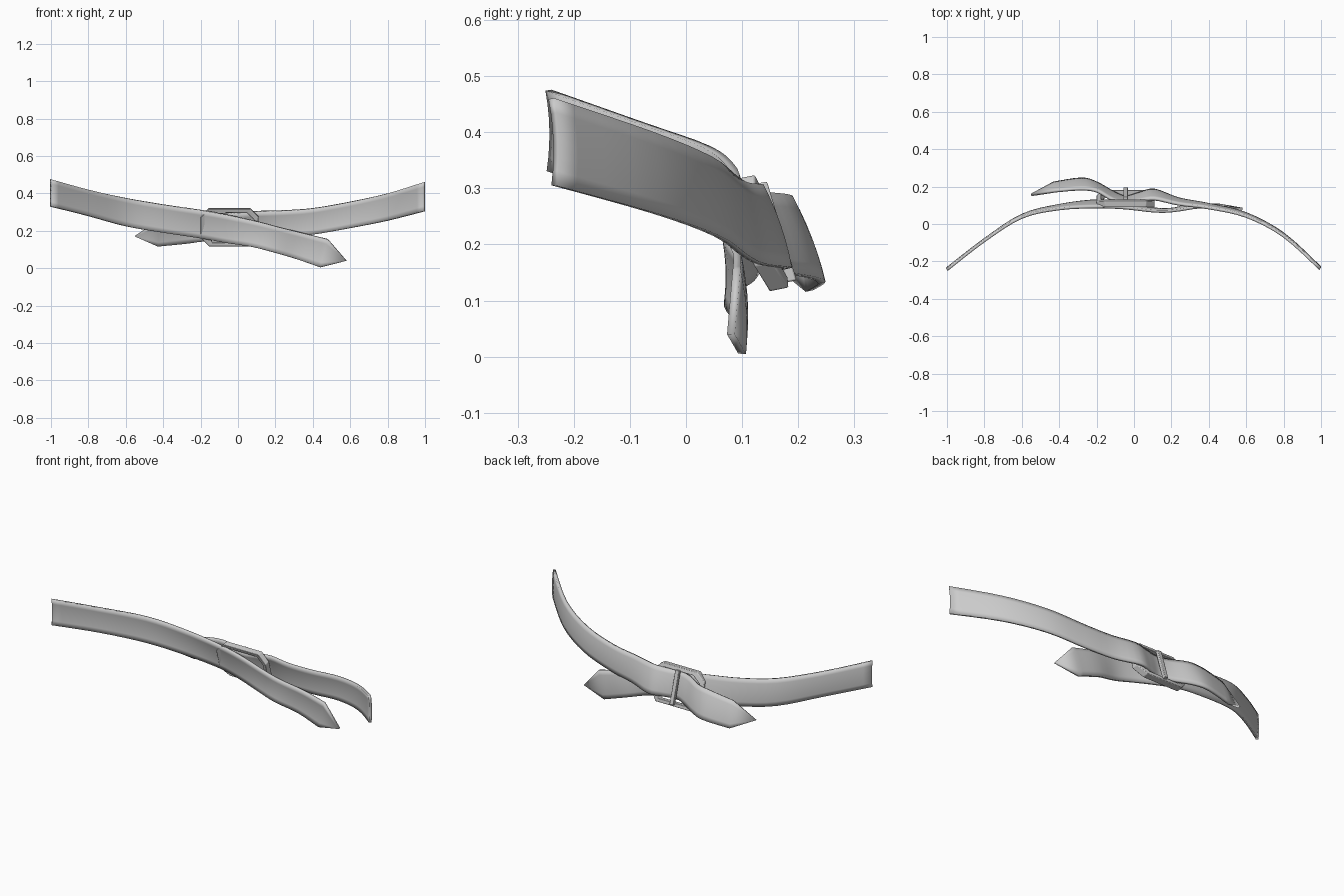
import bpy, bmesh
from mathutils import Vector

if "Cube" in bpy.data.objects:
    bpy.data.objects.remove(bpy.data.objects["Cube"])


def catmull(p, i, t):
    a, b, c, d = (p[max(0, min(len(p) - 1, i + k))] for k in (-1, 0, 1, 2))
    return 0.5 * (2 * b + (c - a) * t + (2 * a - 5 * b + 4 * c - d) * t * t
                  + (3 * b - a - 3 * c + d) * t ** 3)


def finish(bm, name, angle=0.6):
    bmesh.ops.recalc_face_normals(bm, faces=bm.faces)
    me = bpy.data.meshes.new(name)
    bm.to_mesh(me)
    bm.free()
    ob = bpy.data.objects.new(name, me)
    bpy.context.collection.objects.link(ob)
    bpy.ops.object.select_all(action='DESELECT')
    ob.select_set(True)
    bpy.context.view_layer.objects.active = ob
    bpy.ops.object.shade_smooth_by_angle(angle=angle)
    return ob


def strap(name, rows, tip, steps=4, cols=6):
    """rows: (x_top, y_top, z_top, x_bottom, y_bottom, z_bottom)"""
    top = [Vector(r[:3]) for r in rows]
    bot = [Vector(r[3:]) for r in rows]
    bm = bmesh.new()
    grid = []
    for i in range(len(rows) - 1):
        for s in range(steps + (i == len(rows) - 2)):
            a, b = catmull(top, i, s / steps), catmull(bot, i, s / steps)
            line = []
            for c in range(cols + 1):
                u = c / cols
                v = a.lerp(b, u)
                v.y += 0.024 * u * (1 - u)
                line.append(bm.verts.new(v))
            grid.append(line)
    for r, q in zip(grid, grid[1:]):
        for c in range(cols):
            bm.faces.new((r[c], r[c + 1], q[c + 1], q[c]))
    point = bm.verts.new(tip)
    for c in range(cols):
        bm.faces.new((grid[-1][c], grid[-1][c + 1], point))
    ob = finish(bm, name)
    mod = ob.modifiers.new("thickness", 'SOLIDIFY')
    mod.thickness = 0.014
    mod.offset = 0
    return ob


# strap passing behind the buckle, from the -x end
strap("under_strap", [
    (-1, -.245, .475, -1, -.243, .33),
    (-.8, -.09, .42, -.8, -.088, .28),
    (-.6, .035, .375, -.6, .045, .225),
    (-.4, .08, .34, -.4, .10, .19),
    (-.2, .09, .31, -.2, .125, .16),
    (-.05, .085, .283, -.06, .115, .135),
    (.11, .068, .248, .07, .085, .115),
    (.21, .07, .222, .18, .075, .088),
    (.35, .09, .187, .31, .10, .05),
    (.48, .09, .155, .44, .10, .005)], (.58, .08, .04))

# strap woven through the buckle, from the +x end
strap("woven_strap", [
    (.995, -.24, .46, .995, -.235, .305),
    (.8, -.065, .40, .8, -.055, .255),
    (.6, .04, .355, .6, .055, .215),
    (.4, .085, .32, .4, .105, .18),
    (.24, .105, .308, .24, .135, .165),
    (.11, .132, .304, .11, .182, .158),
    (.03, .122, .298, .03, .165, .155),
    (-.045, .11, .295, -.045, .145, .153),
    (-.11, .125, .292, -.11, .17, .15),
    (-.2, .175, .287, -.2, .22, .142),
    (-.29, .185, .278, -.28, .242, .132),
    (-.42, .175, .255, -.43, .22, .117)], (-.55, .155, .17))


# buckle, tilted and gently bowed
def place(u, v, w):
    return (-.045 + u, .15 + w - .3 * v - 1.2 * u * u, .22 + v + .2 * w)


OUTER = [(.11, .1), (.155, .055), (.155, -.055), (.11, -.1),
         (-.11, -.1), (-.155, -.055), (-.155, .055), (-.11, .1)]
bm = bmesh.new()
loops = [[bm.verts.new(place(u * k, v * m, w)) for u, v in OUTER]
         for k, m, w in ((1, 1, -.017), (1, 1, .017), (.84, .8, .017), (.84, .8, -.017))]
for j in range(4):
    a, b = loops[j], loops[(j + 1) % 4]
    for i in range(8):
        n = (i + 1) % 8
        bm.faces.new((a[i], a[n], b[n], b[i]))
frame = finish(bm, "buckle_frame", 0.5)

bm = bmesh.new()
bmesh.ops.create_cube(bm, size=1)
for v in bm.verts:
    v.co = Vector(place(v.co.x * .024, v.co.z * .176, .012 + v.co.y * .018))
bar = finish(bm, "buckle_bar", 0.5)

for ob in (frame, bar):
    mod = ob.modifiers.new("soft_edges", 'BEVEL')
    mod.width = 0.003
    mod.segments = 2
